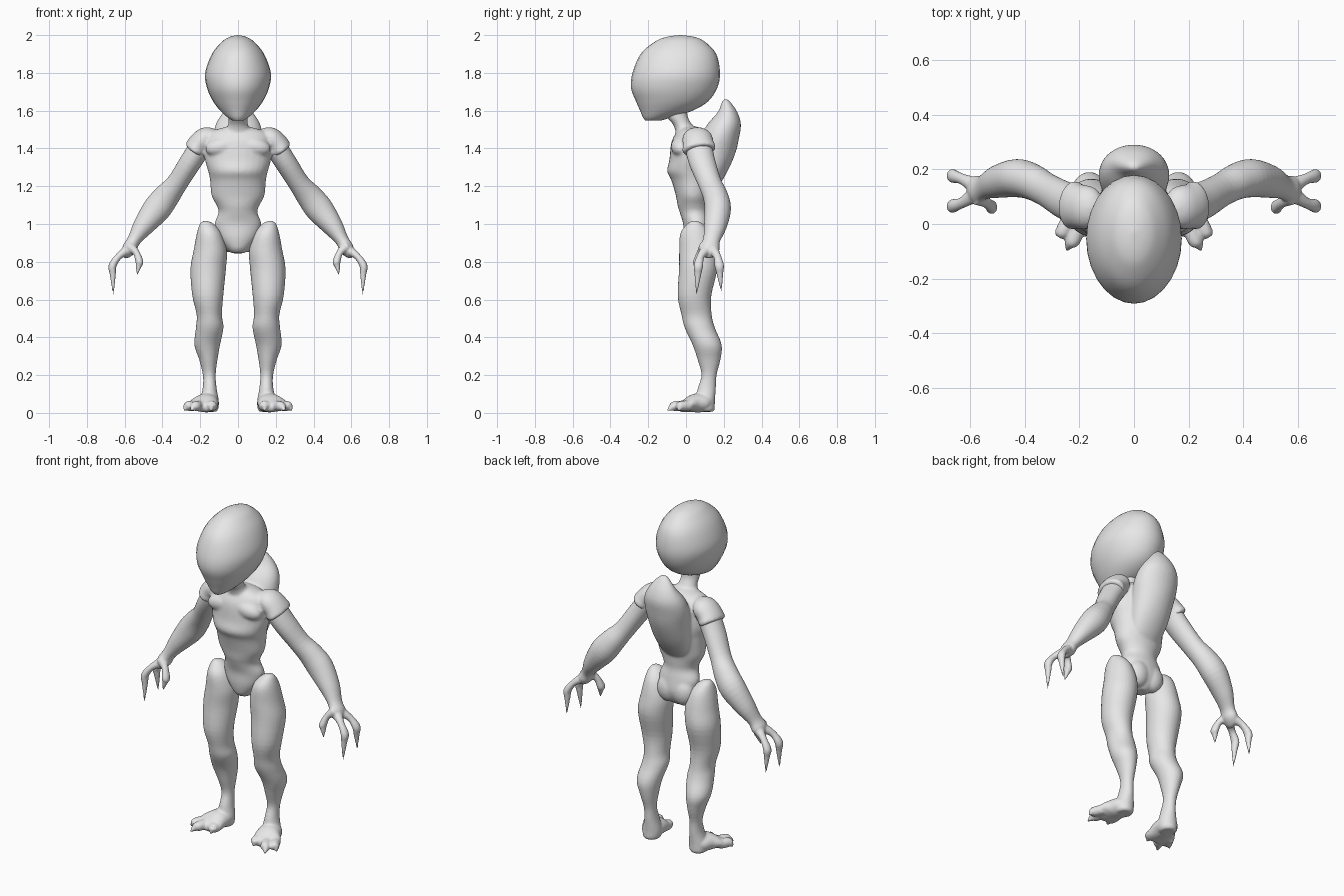
import bpy, bmesh, math
from mathutils import Vector

SIDES = 28
skin = bpy.data.materials.new("pale grey skin")
skin.diffuse_color = (0.8, 0.8, 0.8, 1)


def spline(rows, steps):
    """Catmull-Rom interpolation through rows of numbers."""
    out = []
    for i in range(len(rows) - 1):
        p0, p1 = rows[max(i - 1, 0)], rows[i]
        p2, p3 = rows[i + 1], rows[min(i + 2, len(rows) - 1)]
        for s in range(steps):
            t = s / steps
            out.append([0.5 * (2 * b + (c - a) * t + (2 * a - 5 * b + 4 * c - d) * t * t
                               + (3 * b - a - 3 * c + d) * t ** 3)
                        for a, b, c, d in zip(p0, p1, p2, p3)])
    return out + [list(rows[-1])]


def finish(name, bm, mirror):
    if mirror:
        ret = bmesh.ops.duplicate(bm, geom=bm.verts[:] + bm.edges[:] + bm.faces[:])
        for w in ret["geom"]:
            if isinstance(w, bmesh.types.BMVert):
                w.co.x *= -1
    bmesh.ops.recalc_face_normals(bm, faces=bm.faces)
    me = bpy.data.meshes.new(name)
    bm.to_mesh(me)
    bm.free()
    me.materials.append(skin)
    me.shade_smooth()
    ob = bpy.data.objects.new(name, me)
    bpy.context.collection.objects.link(ob)
    return ob


def loft(name, rows, flat=True, mirror=False, steps=4):
    """Skin elliptical rings (x, y, z, r1, r2). Flat rings are horizontal with
    r1 along x and r2 along y; otherwise they follow the path, r1 along y."""
    rings = spline(rows, steps)
    pts = [Vector(r[:3]) for r in rings]
    bm = bmesh.new()
    loops = []
    for i, r in enumerate(rings):
        if flat:
            u, v = Vector((1, 0, 0)), Vector((0, 1, 0))
        else:
            t = (pts[min(i + 1, len(pts) - 1)] - pts[max(i - 1, 0)]).normalized()
            ref = Vector((0, 1, 0)) if abs(t.y) < 0.8 else Vector((1, 0, 0))
            u = (ref - t * ref.dot(t)).normalized()
            v = t.cross(u)
        a, b = max(r[3], 0.001), max(r[4], 0.001)
        loops.append([bm.verts.new(pts[i] + u * a * math.cos(k * math.tau / SIDES)
                                   + v * b * math.sin(k * math.tau / SIDES))
                      for k in range(SIDES)])
    for p, q in zip(loops, loops[1:]):
        for k in range(SIDES):
            j = (k + 1) % SIDES
            bm.faces.new((p[k], p[j], q[j], q[k]))
    bm.faces.new(loops[0])
    bm.faces.new(loops[-1])
    return finish(name, bm, mirror)


def blob(name, centre, radii, tilt=0):
    bm = bmesh.new()
    bmesh.ops.create_uvsphere(bm, u_segments=24, v_segments=14, radius=1)
    c, s = math.cos(tilt), math.sin(tilt)
    for w in bm.verts:
        x, y, z = (w.co[i] * radii[i] for i in range(3))
        w.co = Vector(centre) + Vector((x * c + z * s, y, z * c - x * s))
    return finish(name, bm, True)


def blend(name, parts, voxel, smooth):
    """Fuse overlapping parts into one softly blended skin."""
    bm = bmesh.new()
    for p in parts:
        bm.from_mesh(p.data)
        bpy.data.objects.remove(p)
    ob = finish(name, bm, False)
    rm = ob.modifiers.new("fuse", 'REMESH')
    rm.mode, rm.voxel_size, rm.use_smooth_shade = 'VOXEL', voxel, True
    sm = ob.modifiers.new("soften", 'SMOOTH')
    sm.factor, sm.iterations = 0.5, smooth


# Egg-shaped head: height, front y, back y, half width
head = [(1.548, -.215, -.13, .03), (1.565, -.228, -.075, .056), (1.6, -.243, .035, .094),
        (1.65, -.265, .118, .132), (1.72, -.291, .165, .164), (1.8, -.283, .18, .174),
        (1.9, -.24, .16, .138), (1.965, -.165, .1, .085), (1.99, -.105, .045, .045),
        (2.0, -.035, -.025, .005)]
loft("head", [(0, (f + b) / 2, z, w, (b - f) / 2) for z, f, b, w in head])

# Neck
neck = loft("neck", [(0, -.06, 1.62, .05, .07), (0, -.048, 1.57, .05, .057),
                     (0, -.015, 1.52, .055, .05), (0, .01, 1.46, .09, .06)])

# Torso from crotch to collar
torso = loft("torso", [
    (0, .06, .845, .035, .035), (0, .06, .87, .06, .06), (0, .065, .93, .105, .078),
    (0, .06, 1.0, .124, .075), (0, .045, 1.06, .103, .078), (0, .04, 1.1, .114, .085),
    (0, .038, 1.15, .14, .092), (0, .035, 1.23, .148, .112), (0, .025, 1.28, .158, .125),
    (0, .03, 1.34, .175, .118), (0, .03, 1.43, .18, .108), (0, .03, 1.48, .16, .085),
    (0, .025, 1.505, .1, .06), (0, .01, 1.52, .03, .03)])

# Pointed shell growing out of the back
shell = loft("back_shell", [
    (0, .085, 1.12, .05, .02), (0, .095, 1.17, .09, .055), (0, .125, 1.26, .112, .085),
    (0, .155, 1.37, .122, .105), (0, .18, 1.46, .13, .102), (0, .203, 1.53, .117, .088),
    (0, .22, 1.59, .08, .053), (0, .214, 1.64, .04, .026), (0, .208, 1.662, .014, .01)])

# Flared shoulder pads
pads = loft("shoulder_pad", [
    (.11, .055, 1.455, .03, .03), (.135, .055, 1.46, .065, .048), (.17, .06, 1.453, .08, .06),
    (.205, .065, 1.425, .082, .06), (.226, .07, 1.393, .09, .06), (.23, .071, 1.387, .07, .045)],
    flat=False, mirror=True)

# Shallow chest muscles and buttocks fused with the trunk
chest = blob("chest_muscle", (.085, -.03, 1.41), (.09, .05, .05), .2)
seat = blob("buttock", (.05, .092, .93), (.068, .055, .08))
blend("trunk", [neck, torso, shell, pads, chest, seat], .008, 7)

# Arms sweeping out and back
arm = loft("arm", [
    (.13, .06, 1.44, .05, .045), (.19, .065, 1.415, .07, .058), (.25, .085, 1.33, .07, .058),
    (.32, .125, 1.22, .062, .056), (.375, .155, 1.15, .066, .068), (.43, .168, 1.08, .07, .074),
    (.5, .155, .99, .06, .056), (.55, .135, .915, .045, .036), (.575, .125, .87, .052, .038),
    (.595, .12, .835, .035, .022), (.605, .12, .825, .005, .005)], flat=False, mirror=True)

# Clawed fingers: slim bone, swollen knuckle, tapering claw
fingers = [
    [(.58, .11, .865), (.63, .078, .83), (.664, .066, .78), (.66, .055, .622)],
    [(.58, .14, .865), (.63, .165, .83), (.664, .176, .78), (.662, .187, .64)],
    [(.575, .1, .88), (.54, .078, .85), (.522, .062, .8), (.534, .05, .728)]]
digits = []
for a, b, c, d in fingers:
    mid = [p + (q - p) * .3 for p, q in zip(c, d)]
    digits.append(loft("finger", [(*a, .032, .03), (*b, .02, .018), (*c, .025, .021),
                                  (*mid, .018, .016), (*d, .002, .002)],
                       flat=False, mirror=True))
blend("arms", [arm] + digits, .0055, 3)

# Legs with a hip crest, knee and calf
leg = loft("leg", [
    (.172, .045, 1.016, .012, .015), (.165, .048, 1.0, .037, .042), (.152, .05, .95, .066, .08),
    (.147, .06, .86, .088, .096), (.158, .064, .76, .094, .101), (.16, .045, .62, .082, .089),
    (.152, .056, .52, .067, .08), (.15, .073, .45, .073, .08), (.163, .112, .36, .068, .077),
    (.157, .122, .28, .048, .06), (.152, .122, .2, .034, .04), (.15, .11, .13, .037, .048),
    (.153, .1, .06, .052, .053), (.155, .1, .02, .05, .052), (.155, .1, .006, .038, .042)],
    mirror=True)

# Feet widening outward to the front
foot = loft("foot", [
    (.155, .145, .036, .02, .02), (.158, .11, .05, .055, .045), (.17, .05, .052, .068, .05),
    (.188, .0, .038, .082, .034), (.198, -.03, .028, .066, .022), (.2, -.045, .025, .02, .008)],
    flat=False, mirror=True)

# Splayed toes ending in claws
toes = []
for x0, x1, y1 in ((.14, .142, -.06), (.195, .248, -.1), (.235, .285, -.042)):
    toes.append(loft("toe", [
        (x0, .02, .038, .03, .028), ((x0 + x1) / 2, (y1 - .01) / 2, .036, .028, .027),
        (x0 + (x1 - x0) * .75, y1 * .72, .03, .021, .021), (x1, y1, .012, .003, .003)],
        flat=False, mirror=True))
blend("legs", [leg, foot] + toes, .0065, 4)
